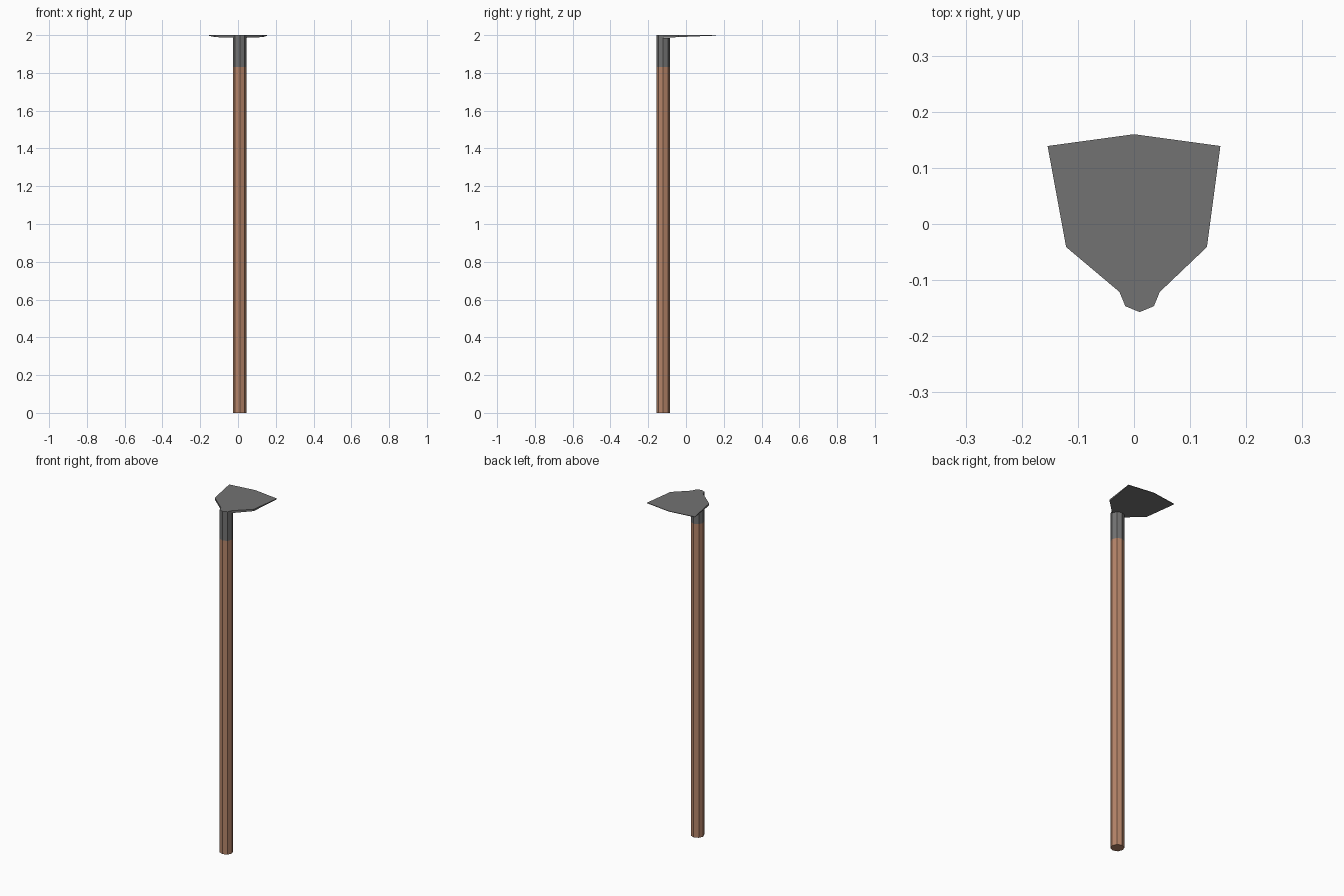
import bpy, bmesh, math

if "Cube" in bpy.data.objects:
    bpy.data.objects.remove(bpy.data.objects["Cube"])

CX, CY, R = 0.010, -0.121, 0.036   # pole centre and radius
POLE_TOP, COLLAR_TOP, TOP = 1.83, 1.986, 2.0


def material(name, color):
    m = bpy.data.materials.new(name)
    m.diffuse_color = color
    m.use_nodes = True
    m.node_tree.nodes["Principled BSDF"].inputs["Base Color"].default_value = m.diffuse_color
    return m


def prism(name, outline, bottom, top, mat):
    """Solid from an outline; bottom and top are heights as functions of y."""
    bm = bmesh.new()
    low = [bm.verts.new((x, y, bottom(y))) for x, y in outline]
    high = [bm.verts.new((x, y, top(y))) for x, y in outline]
    bm.faces.new(low[::-1])
    bm.faces.new(high)
    n = len(outline)
    for i in range(n):
        j = (i + 1) % n
        bm.faces.new((low[i], low[j], high[j], high[i]))
    bmesh.ops.recalc_face_normals(bm, faces=bm.faces)
    me = bpy.data.meshes.new(name)
    bm.to_mesh(me)
    bm.free()
    me.materials.append(mat)
    ob = bpy.data.objects.new(name, me)
    bpy.context.collection.objects.link(ob)
    return ob


wood = material("wood", (0.46, 0.23, 0.14, 1))
iron = material("iron", (0.17, 0.17, 0.17, 1))

octagon = [(CX + R * math.cos(i * math.pi / 4), CY + R * math.sin(i * math.pi / 4))
           for i in range(8)]

# Wooden pole and metal collar
prism("handle", octagon, lambda y: 0.0, lambda y: POLE_TOP, wood)
prism("collar", octagon, lambda y: POLE_TOP, lambda y: COLLAR_TOP, iron)

# Blade: back half of the octagon flaring into a flat plate, thinning to the tip
back = [octagon[i] for i in (4, 5, 6, 7, 0)]
plate = [(0.130, -0.041), (0.154, 0.139), (0.0, 0.160), (-0.154, 0.139), (-0.121, -0.041)]


def blade_under(y):
    t = min(max((y - CY) / (0.160 - CY), 0), 1)
    return COLLAR_TOP + t * 0.0115


prism("blade", back + plate, blade_under, lambda y: TOP, iron)
